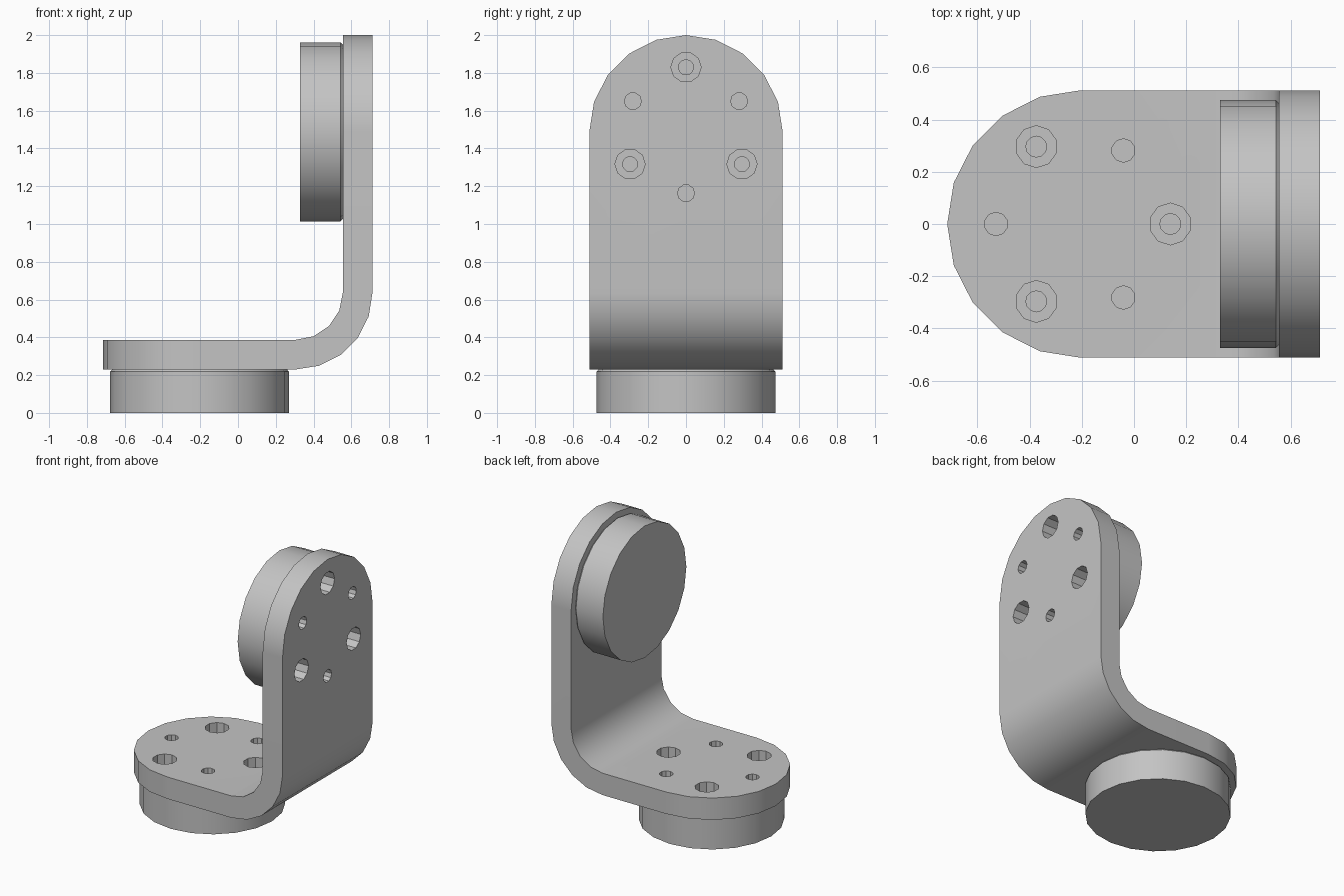
import bpy, bmesh
from math import radians, sin, cos, pi
from mathutils import Matrix, Vector

cube = bpy.data.objects.get("Cube")
if cube:
    bpy.data.objects.remove(cube, do_unlink=True)

grey = bpy.data.materials.new("light_grey_metal")
grey.use_nodes = True
colour = (0.55, 0.55, 0.55, 1)
grey.diffuse_color = colour
grey.node_tree.nodes["Principled BSDF"].inputs["Base Color"].default_value = colour

THICK = 0.157    # plate thickness
HALF = 0.512     # half width and end radius
DISC_R = 0.474


def frame(origin, out, normal):
    """Local x runs to the rounded end, local z through the plate, disc below."""
    x, z = Vector(out), Vector(normal)
    m = Matrix((x, z.cross(x), z)).transposed().to_4x4()
    m.translation = origin
    return m


base = frame((-0.203, 0, 0.23), (-1, 0, 0), (0, 0, 1))
upright = frame((0.555, 0, 1.488), (0, 0, 1), (1, 0, 0))
# frame, disc depth, angle of the first large hole
flanges = {"base": (base, 0.23, pi), "upright": (upright, 0.226, 0)}


def make_object(name, bm):
    bmesh.ops.remove_doubles(bm, verts=bm.verts, dist=0.0005)
    bmesh.ops.recalc_face_normals(bm, faces=bm.faces)
    mesh = bpy.data.meshes.new(name)
    bm.to_mesh(mesh)
    bm.free()
    mesh.materials.append(grey)
    ob = bpy.data.objects.new(name, mesh)
    bpy.context.collection.objects.link(ob)
    return ob


def select(ob):
    bpy.ops.object.select_all(action="DESELECT")
    ob.select_set(True)
    bpy.context.view_layer.objects.active = ob


def cylinder(bm, m, x, y, low, high, r, sides):
    place = m @ Matrix.Translation((x, y, (low + high) / 2))
    return bmesh.ops.create_cone(bm, cap_ends=True, segments=sides, radius1=r,
                                 radius2=r, depth=high - low, matrix=place)["verts"]


def drill(ob, bm):
    """Cut a set of cylinders out of an object."""
    cutter = make_object("hole_cutter", bm)
    cutter.hide_render = True
    mod = ob.modifiers.new("holes", "BOOLEAN")
    mod.operation, mod.solver, mod.object = "DIFFERENCE", "EXACT", cutter
    select(ob)
    bpy.ops.object.modifier_apply(modifier=mod.name)
    bpy.data.objects.remove(cutter, do_unlink=True)


def finish(ob):
    select(ob)
    bpy.ops.object.shade_smooth_by_angle(angle=radians(30))
    mod = ob.modifiers.new("flat_plates", "WEIGHTED_NORMAL")
    mod.keep_sharp = True


def spots(first, r):
    return [(r * cos(first + k * 2 * pi / 3), r * sin(first + k * 2 * pi / 3))
            for k in range(3)]


def bend(r, steps):
    return [(0.305 + r * sin(pi / 2 * k / steps), 0.637 - r * cos(pi / 2 * k / steps))
            for k in range(steps + 1)]


# Bracket: bent strip with a half-round end on each flange
bm = bmesh.new()


def face(points):
    bm.faces.new([bm.verts.new(p) for p in points])


outer = [(-0.203, 0.23)] + bend(0.407, 5) + [(0.712, 1.488)]
inner = [(-0.203, 0.387)] + bend(0.25, 4) + [(0.555, 1.488)]
for path in (outer, inner):
    for (x1, z1), (x2, z2) in zip(path, path[1:]):
        face([(x1, -HALF, z1), (x1, HALF, z1), (x2, HALF, z2), (x2, -HALF, z2)])
for y in (-HALF, HALF):
    face([(x, y, z) for x, z in outer + inner[::-1]])
for m, _, _ in flanges.values():
    arc = [(HALF * cos(radians(a)), HALF * sin(radians(a))) for a in range(-90, 91, 18)]
    for h in (0, THICK):
        face([m @ Vector((x, y, h)) for x, y in arc])
    for a, b in zip(arc, arc[1:]):
        face([m @ Vector((*p, h)) for p, h in ((a, 0), (b, 0), (b, THICK), (a, THICK))])
bracket = make_object("bent_bracket", bm)

# Bolt holes through both flanges, large and small alternating
holes = bmesh.new()
for m, _, first in flanges.values():
    for x, y in spots(first, 0.342):
        cylinder(holes, m, x, y, -0.05, THICK + 0.05, 0.08, 10)
    for x, y in spots(first + pi, 0.325):
        cylinder(holes, m, x, y, -0.05, THICK + 0.05, 0.045, 10)
drill(bracket, holes)
finish(bracket)

# Round discs with a small chamfer against the plate and blind screw holes
for name, (m, depth, first) in flanges.items():
    bm = bmesh.new()
    verts = cylinder(bm, m, 0, 0, -depth, -0.012, DISC_R, 20)
    bm.normal_update()
    normal = m.to_3x3() @ Vector((0, 0, 1))
    top = [f for f in bm.faces if f.normal.dot(normal) > 0.9]
    lip = bmesh.ops.extrude_face_region(bm, geom=top)
    bmesh.ops.delete(bm, geom=top, context="FACES_ONLY")
    for v in [g for g in lip["geom"] if isinstance(g, bmesh.types.BMVert)]:
        p = m.inverted() @ v.co
        v.co = m @ Vector((p.x * 0.975, p.y * 0.975, 0))
    disc = make_object(name + "_disc", bm)
    holes = bmesh.new()
    for x, y in spots(first, 0.342):
        cylinder(holes, m, x, y, -0.15, 0.05, 0.04, 12)
    drill(disc, holes)
    finish(disc)
